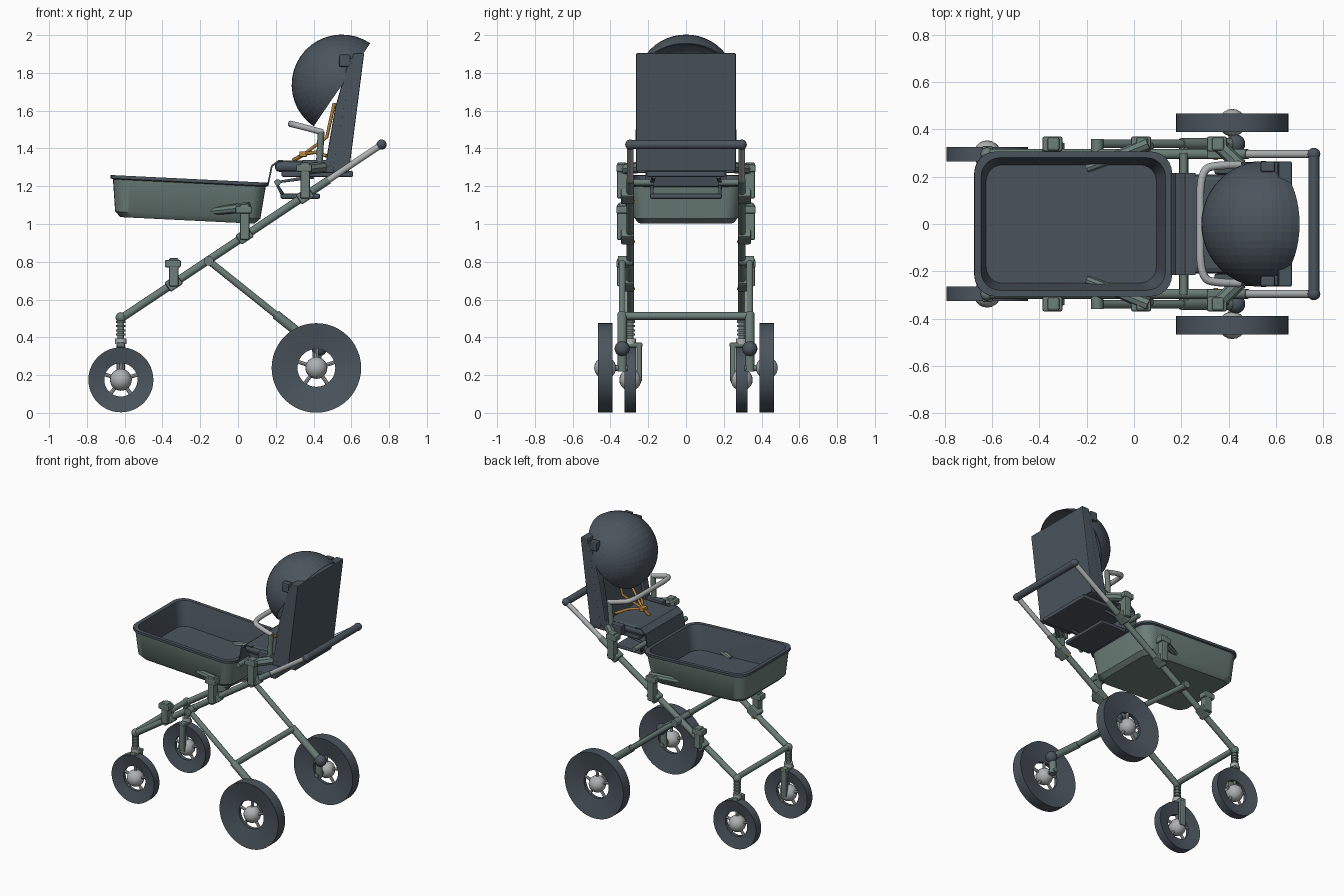
import bpy, bmesh, math
from mathutils import Vector, Matrix

cube = bpy.data.objects.get("Cube")
if cube:
    bpy.data.objects.remove(cube, do_unlink=True)


def material(name, rgb):
    m = bpy.data.materials.new(name)
    m.use_nodes = True
    m.diffuse_color = (*rgb, 1)
    m.node_tree.nodes["Principled BSDF"].inputs["Base Color"].default_value = (*rgb, 1)
    return m


DARK = material("dark slate", (0.07, 0.09, 0.11))
GREEN = material("grey green", (0.15, 0.21, 0.19))
LIGHT = material("light grey", (0.42, 0.44, 0.44))
ORANGE = material("orange", (0.5, 0.24, 0.05))


def finish(name, bm, *mats, bevel=0, smooth=True):
    bmesh.ops.recalc_face_normals(bm, faces=bm.faces)
    mesh = bpy.data.meshes.new(name)
    bm.to_mesh(mesh)
    bm.free()
    ob = bpy.data.objects.new(name, mesh)
    bpy.context.collection.objects.link(ob)
    for m in mats:
        mesh.materials.append(m)
    if bevel:
        b = ob.modifiers.new("soft edges", "BEVEL")
        b.width, b.segments, b.limit_method = bevel, 2, 'ANGLE'
    if smooth:
        bpy.ops.object.select_all(action='DESELECT')
        ob.select_set(True)
        bpy.context.view_layer.objects.active = ob
        bpy.ops.object.shade_smooth_by_angle(angle=math.radians(35))
    return ob


def rod(name, a, b, r, mat, r2=None, sides=16):
    a, b = Vector(a), Vector(b)
    d = b - a
    bm = bmesh.new()
    bmesh.ops.create_cone(bm, cap_ends=True, segments=sides, radius1=r,
                          radius2=r if r2 is None else r2, depth=d.length)
    bm.transform(Matrix.Translation((a + b) / 2) @ d.to_track_quat('Z', 'Y').to_matrix().to_4x4())
    return finish(name, bm, mat)


def box(name, c, size, mat, bevel=0.008, tilt=0, turn=0):
    bm = bmesh.new()
    bmesh.ops.create_cube(bm, size=1, matrix=Matrix.Translation(c) @ Matrix.Rotation(turn, 4, 'Z')
                          @ Matrix.Rotation(tilt, 4, 'Y') @ Matrix.Diagonal((*size, 1)))
    return finish(name, bm, mat, bevel=bevel, smooth=False)


def ball(name, c, r, mat):
    bm = bmesh.new()
    bmesh.ops.create_uvsphere(bm, u_segments=20, v_segments=12, radius=r)
    bm.transform(Matrix.Translation(c))
    return finish(name, bm, mat)


def prism(name, profile, y0, y1, mat, bevel=0.0):
    """Side profile in x and z, pushed across from y0 to y1."""
    bm = bmesh.new()
    f = bm.faces.new([bm.verts.new((x, y0, z)) for x, z in profile])
    ext = bmesh.ops.extrude_face_region(bm, geom=[f])["geom"]
    bmesh.ops.translate(bm, vec=(0, y1 - y0, 0), verts=[v for v in ext if isinstance(v, bmesh.types.BMVert)])
    return finish(name, bm, mat, bevel=bevel, smooth=False)


def bent_tube(name, points, r, mat, kind='POLY'):
    cu = bpy.data.curves.new(name, 'CURVE')
    cu.dimensions, cu.bevel_depth, cu.bevel_resolution, cu.use_fill_caps = '3D', r, 3, True
    sp = cu.splines.new(kind)
    sp.points.add(len(points) - 1)
    for p, co in zip(sp.points, points):
        p.co = (*co, 1)
    if kind == 'NURBS':
        sp.order_u, sp.use_endpoint_u = 3, True
    cu.materials.append(mat)
    ob = bpy.data.objects.new(name, cu)
    bpy.context.collection.objects.link(ob)
    bpy.ops.object.select_all(action='DESELECT')
    ob.select_set(True)
    bpy.context.view_layer.objects.active = ob
    bpy.ops.object.convert(target='MESH')


def wheel(name, x, y, z, R, hole, w):
    # Tyre with dished side walls
    bm = bmesh.new()
    rings, n = [], 48
    for r, d in ((hole, -0.012), (R, -w), (R, w), (hole, 0.012)):
        rings.append([bm.verts.new((x + r * math.cos(t), y + d, z + r * math.sin(t)))
                      for t in (2 * math.pi * i / n for i in range(n))])
    for a, b in zip(rings, rings[1:] + rings[:1]):
        for i in range(n):
            j = (i + 1) % n
            bm.faces.new((a[i], a[j], b[j], b[i]))
    finish(name + "_tyre", bm, DARK)
    # Hub and spokes
    ball(name + "_hub", (x, y, z), 0.058, LIGHT)
    for i in range(5):
        t = 2 * math.pi * i / 5 + 0.3
        c, s = math.cos(t), math.sin(t)
        rod(name + "_spoke", (x + 0.04 * c, y, z + 0.04 * s),
            (x + (hole + 0.01) * c, y, z + (hole + 0.01) * s), 0.01, LIGHT, sides=8)


def rounded_ring(bm, hx, hy, r, z, steps=6):
    out = []
    for k, (sx, sy) in enumerate(((1, 1), (-1, 1), (-1, -1), (1, -1))):
        for i in range(steps + 1):
            t = math.pi / 2 * (k + i / steps)
            out.append(bm.verts.new((sx * (hx - r) + r * math.cos(t), sy * (hy - r) + r * math.sin(t), z)))
    return out


def tray():
    bm = bmesh.new()
    levels = ((0.355, 0.25, 0.07, -0.108), (0.385, 0.275, 0.08, -0.08), (0.405, 0.297, 0.085, 0.09),
              (0.418, 0.306, 0.09, 0.095), (0.418, 0.306, 0.09, 0.112), (0.39, 0.28, 0.08, 0.112),
              (0.385, 0.275, 0.08, 0.09), (0.36, 0.25, 0.07, -0.06))
    rings = [rounded_ring(bm, *l) for l in levels]
    n = len(rings[0])
    for k, (a, b) in enumerate(zip(rings, rings[1:])):
        for i in range(n):
            j = (i + 1) % n
            bm.faces.new((a[i], a[j], b[j], b[i])).material_index = int(k >= 2)
    bm.faces.new(rings[0])
    bm.faces.new(rings[-1]).material_index = 1
    bm.transform(Matrix.Translation((-0.262, 0, 1.127)) @ Matrix.Rotation(math.radians(2.8), 4, 'Y'))
    finish("carry_tray", bm, GREEN, DARK)


tray()
SLOPE = math.atan2(0.92, 1.38)

# Parts that repeat on both sides
for s, side in ((1, "left"), (-1, "right")):
    wheel(side + "_front_wheel", -0.62, s * 0.295, 0.175, 0.172, 0.088, 0.03)
    wheel(side + "_rear_wheel", 0.415, s * 0.428, 0.238, 0.237, 0.1, 0.039)

    # Main rail, handle arm and rear leg
    y = s * 0.295
    rod(side + "_rail", (-0.62, y, 0.50), (0.48, y, 1.233), 0.021, GREEN)
    rod(side + "_handle_arm", (0.47, y, 1.227), (0.76, y, 1.42), 0.017, LIGHT)
    ball(side + "_handle_knob", (0.76, y, 1.42), 0.027, DARK)
    leg = s * 0.338
    rod(side + "_leg_pivot", (-0.155, s * 0.28, 0.805), (-0.155, s * 0.36, 0.805), 0.026, GREEN)
    rod(side + "_rear_leg", (-0.155, leg, 0.805), (0.42, leg, 0.345), 0.018, GREEN)
    rod(side + "_leg_sleeve", (0.20, leg, 0.521), (0.42, leg, 0.345), 0.025, GREEN)
    rod(side + "_axle_drop", (0.42, leg, 0.36), (0.415, leg, 0.22), 0.024, GREEN)
    ball(side + "_brake_knob", (0.43, leg, 0.34), 0.04, DARK)
    rod(side + "_rear_axle", (0.415, s * 0.31, 0.238), (0.415, s * 0.43, 0.238), 0.015, GREEN)

    # Front spindle with spring and one-sided fork
    ball(side + "_spindle_top", (-0.62, y, 0.505), 0.028, GREEN)
    rod(side + "_spindle", (-0.62, y, 0.36), (-0.62, y, 0.52), 0.017, GREEN)
    for i in range(4):
        h = 0.41 + 0.022 * i
        rod(side + "_spring_coil", (-0.62, y, h), (-0.62, y, h + 0.01), 0.025, GREEN)
    rod(side + "_spindle_collar", (-0.62, y, 0.365), (-0.62, y, 0.395), 0.03, LIGHT)
    box(side + "_fork_top", (-0.62, s * 0.28, 0.36), (0.045, 0.1, 0.025), GREEN)
    box(side + "_fork_arm", (-0.62, s * 0.247, 0.265), (0.045, 0.028, 0.2), GREEN)
    rod(side + "_front_axle", (-0.62, s * 0.24, 0.175), (-0.62, y, 0.175), 0.014, GREEN)

    # Spare, tray and seat clamps on the rail
    for name, x, z, h in (("spare", -0.34, 0.745, 0.15), ("tray", 0.035, 1.01, 0.19), ("seat", 0.355, 1.23, 0.19)):
        box(f"{side}_{name}_clamp", (x, s * 0.338, z), (0.05, 0.055, h), GREEN)
        box(f"{side}_{name}_clamp_cap", (x - 0.005, s * 0.338, z + h / 2 - 0.03), (0.085, 0.062, 0.04), GREEN)
        on_rail = 0.5 + (x + 0.62) * math.tan(SLOPE)
        box(f"{side}_{name}_clamp_foot", (x, s * 0.31, on_rail), (0.08, 0.07, 0.06), GREEN, tilt=-SLOPE)
        box(f"{side}_{name}_clip", (x - 0.01, s * 0.285, on_rail - 0.03), (0.02, 0.03, 0.012), ORANGE, 0)
    rod(side + "_tray_arm", (-0.2, s * 0.235, 1.06), (0.06, s * 0.34, 1.09), 0.018, GREEN, 0.028, 8)
    rod(side + "_seat_link", (0.355, s * 0.335, 1.29), (0.45, s * 0.245, 1.3), 0.03, GREEN, sides=8)
    rod(side + "_footrest_pivot", (0.21, s * 0.17, 1.22), (0.21, s * 0.30, 1.22), 0.017, GREEN)

    # Seat side wings, arm posts and canopy hinges
    prism(side + "_back_wing", [(0.46, 1.30), (0.56, 1.30), (0.635, 1.88), (0.59, 1.88), (0.515, 1.62)],
          s * 0.205, s * 0.262, DARK, 0.01)
    box(side + "_seat_side", (0.46, s * 0.235, 1.305), (0.24, 0.05, 0.07), DARK)
    box(side + "_canopy_hinge", (0.565, s * 0.242, 1.865), (0.06, 0.045, 0.065), DARK)
    rod(side + "_bumper_post", (0.43, s * 0.245, 1.31), (0.44, s * 0.25, 1.49), 0.018, GREEN)
    # Harness straps
    bent_tube(side + "_shoulder_strap", [(0.51, s * 0.07, 1.64), (0.47, s * 0.06, 1.46), (0.35, 0, 1.37)], 0.009, ORANGE)
    bent_tube(side + "_lap_strap", [(0.47, s * 0.15, 1.36), (0.41, s * 0.08, 1.38), (0.35, 0, 1.37)], 0.009, ORANGE)

# Cross bars
rod("front_cross_bar", (-0.62, -0.295, 0.51), (-0.62, 0.295, 0.51), 0.019, GREEN)
rod("rear_cross_bar", (0.21, -0.338, 0.513), (0.21, 0.338, 0.513), 0.02, GREEN)
rod("push_handle", (0.76, -0.29, 1.42), (0.76, 0.29, 1.42), 0.024, DARK)

# Seat: backrest, cushion, base and calf sheet
prism("backrest", [(0.50, 1.28), (0.588, 1.28), (0.668, 1.905), (0.61, 1.905)], -0.264, 0.264, DARK, 0.006)
prism("back_pad", [(0.475, 1.32), (0.52, 1.32), (0.62, 1.85), (0.575, 1.82)], -0.2, 0.2, DARK, 0.01)
box("seat_cushion", (0.375, 0, 1.305), (0.36, 0.42, 0.06), DARK, 0.025)
box("seat_base", (0.42, 0, 1.265), (0.38, 0.42, 0.03), DARK)
prism("calf_sheet", [(0.26, 1.335), (0.215, 1.34), (0.175, 1.31), (0.155, 1.21),
                     (0.163, 1.21), (0.183, 1.303), (0.218, 1.332), (0.26, 1.327)], -0.215, 0.215, DARK)
box("footrest", (0.33, 0, 1.147), (0.21, 0.38, 0.028), DARK, 0.01)
bent_tube("footrest_frame", [(0.40, -0.17, 1.25), (0.20, -0.18, 1.22), (0.24, -0.18, 1.15),
                             (0.24, 0.18, 1.15), (0.20, 0.18, 1.22), (0.40, 0.17, 1.25)], 0.011, DARK)

# Bumper bar and buckle
bent_tube("bumper_bar", [(0.45, -0.25, 1.485), (0.36, -0.25, 1.51), (0.28, -0.23, 1.53), (0.28, 0, 1.53),
                         (0.28, 0.23, 1.53), (0.36, 0.25, 1.51), (0.45, 0.25, 1.485)], 0.017, LIGHT, 'NURBS')
rod("crotch_strap", (0.29, 0, 1.335), (0.35, 0, 1.37), 0.011, ORANGE, sides=8)
box("harness_buckle", (0.345, 0, 1.37), (0.04, 0.05, 0.03), ORANGE, 0.006)

# Canopy: half-sphere shell leaning over the seat
bm = bmesh.new()
bmesh.ops.create_uvsphere(bm, u_segments=40, v_segments=24, radius=0.266)
bm.transform(Matrix.Rotation(math.pi / 2, 4, 'X'))
axis = Vector((-0.827, 0, 0.562))
bm.transform(Matrix.Rotation(math.atan2(0.44, 0.3), 4, 'Y').inverted())
bmesh.ops.bisect_plane(bm, geom=bm.verts[:] + bm.edges[:] + bm.faces[:], plane_co=(0, 0, 0),
                       plane_no=axis, clear_inner=True)
bm.transform(Matrix.Translation((0.55, 0, 1.737)))
canopy = finish("canopy", bm, DARK, smooth=False)
shell = canopy.modifiers.new("shell", "SOLIDIFY")
shell.thickness, shell.offset = 0.006, -1
